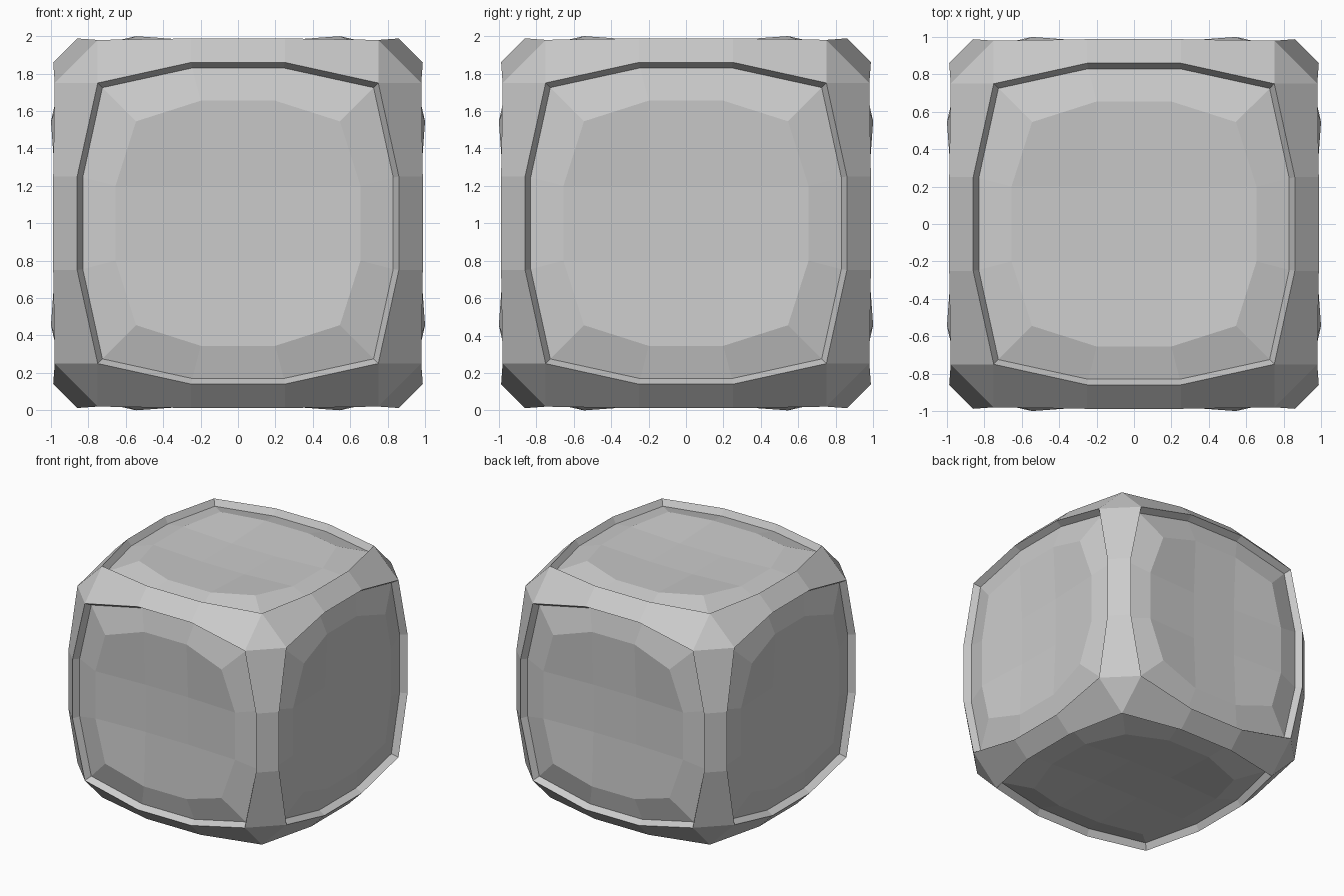
import bpy, bmesh
from mathutils import Vector, Matrix
from math import pi

if "Cube" in bpy.data.objects:
    bpy.data.objects.remove(bpy.data.objects["Cube"])

bm = bmesh.new()


def face(pts):
    bm.faces.new([bm.verts.new(p) for p in pts])


def ring(corner, wide, short, corner_h, mid_h):
    """Twelve-point rounded square outline around +z."""
    quarter = [(corner, corner, corner_h), (short, wide, mid_h), (-short, wide, mid_h)]
    return [Matrix.Rotation(k * pi / 2, 3, 'Z') @ Vector(p)
            for k in range(4) for p in quarter]


RIM_C, RIM_W, RIM_S = 0.75, 0.86, 0.25
H_C, H_M = 0.98, 0.988

# the six panel orientations
turns = [Matrix.Rotation(k * pi / 2, 3, 'X') for k in range(4)]
turns += [Matrix.Rotation(s * pi / 2, 3, 'Y') for s in (1, -1)]

# recessed panels: groove wall, raised shoulder, dished centre
for m in turns:
    rings = [ring(RIM_C, RIM_W, RIM_S, H_C, H_M),
             ring(0.725, 0.83, 0.245, 0.93, 0.935),
             ring(0.545, 0.655, 0.2, 1.0, 0.975)]
    rings = [[m @ p for p in r] for r in rings]
    for a, b in zip(rings, rings[1:]):
        for i in range(12):
            j = (i + 1) % 12
            face((a[i], a[j], b[j], b[i]))
    r = rings[2]
    c = [m @ Vector((x, y, 0.955)) for x, y in
         ((0.2, 0.2), (-0.2, 0.2), (-0.2, -0.2), (0.2, -0.2))]
    face(c)
    for k in range(4):
        i = 3 * k
        face((r[i], r[i + 1], c[k], r[i - 1]))
        face((r[i + 1], r[i + 2], c[(k + 1) % 4], c[k]))

# chamfer strips along the twelve edges
steps = [(-RIM_C, RIM_C, H_C), (-RIM_S, RIM_W, H_M), (RIM_S, RIM_W, H_M), (RIM_C, RIM_C, H_C)]
for axis in range(3):
    for s1 in (-1, 1):
        for s2 in (-1, 1):
            def place(t, u, v):
                p = [0, 0, 0]
                p[axis], p[(axis + 1) % 3], p[(axis + 2) % 3] = t, s1 * u, s2 * v
                return p
            for (t0, w0, h0), (t1, w1, h1) in zip(steps, steps[1:]):
                face((place(t0, w0, h0), place(t0, h0, w0),
                      place(t1, h1, w1), place(t1, w1, h1)))

# corner triangles
for x in (-1, 1):
    for y in (-1, 1):
        for z in (-1, 1):
            face([(x * a, y * b, z * c) for a, b, c in
                  ((H_C, RIM_C, RIM_C), (RIM_C, H_C, RIM_C), (RIM_C, RIM_C, H_C))])

bmesh.ops.remove_doubles(bm, verts=bm.verts, dist=0.001)
bmesh.ops.recalc_face_normals(bm, faces=bm.faces)
bmesh.ops.translate(bm, verts=bm.verts, vec=(0, 0, 1))

mesh = bpy.data.meshes.new("stone_block")
bm.to_mesh(mesh)
bm.free()
bpy.context.collection.objects.link(bpy.data.objects.new("stone_block", mesh))
